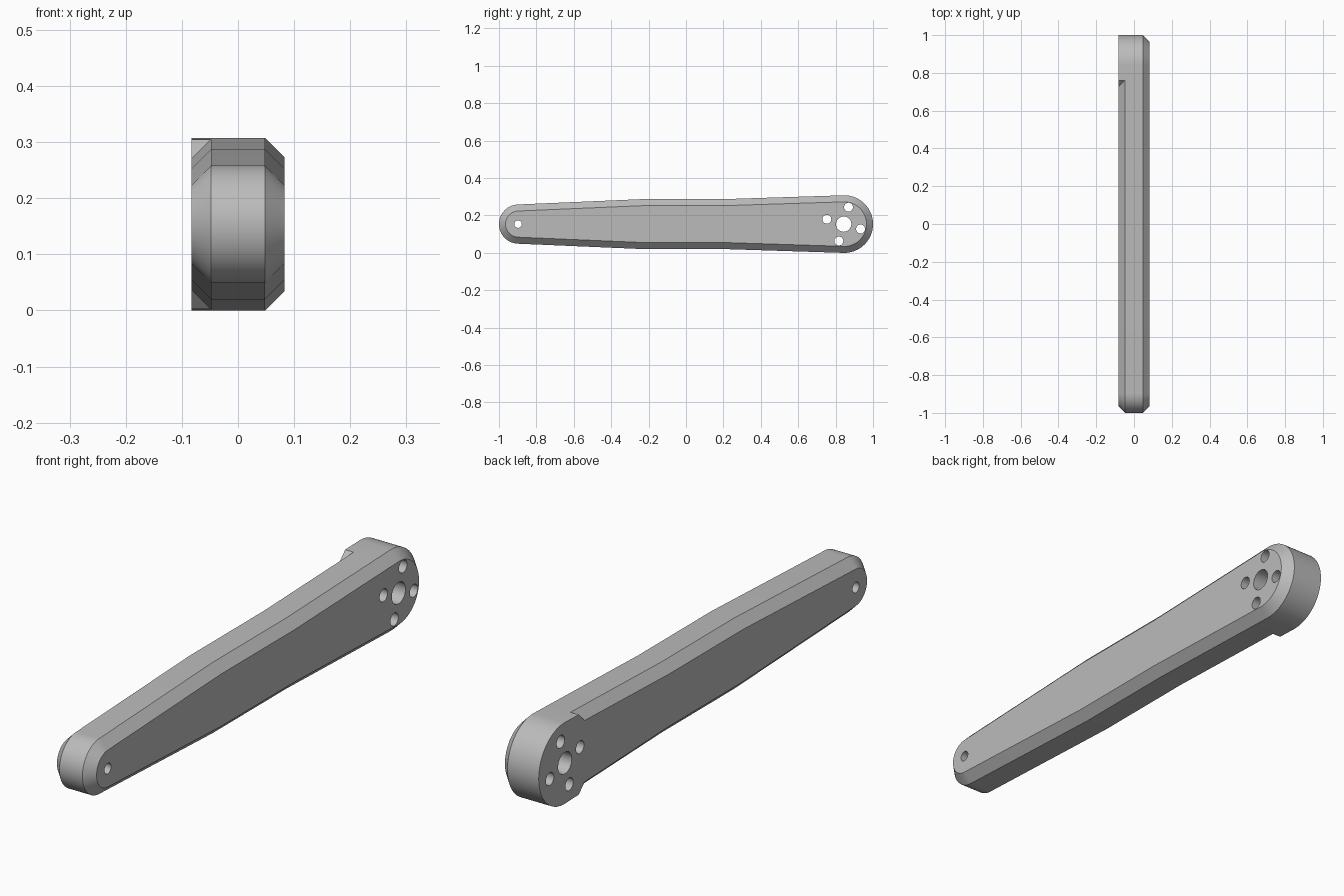
import bpy
import bmesh
from math import pi, radians, sin, cos
from mathutils import Matrix, Vector

cube = bpy.data.objects.get("Cube")
if cube:
    bpy.data.objects.remove(cube, do_unlink=True)

HALF, CHAMFER, MID_Z = 0.083, 0.035, 0.1535
SMALL_Y, SMALL_R = -0.895, 0.105
BIG_Y, BIG_R = 0.846, 0.154
WAIST_R = 0.134
STEP_Y = 0.76
STEP_R = WAIST_R + (BIG_R - WAIST_R) * (STEP_Y - 0.22) / (BIG_Y - 0.22)
SEGMENTS = 40

metal = bpy.data.materials.new("grey metal")
metal.use_nodes = True
grey = (0.5, 0.5, 0.5, 1)
metal.diffuse_color = grey
metal.node_tree.nodes["Principled BSDF"].inputs["Base Color"].default_value = grey


def arc(y, r, start):
    return [(y + r * cos(start + pi * i / SEGMENTS),
             r * sin(start + pi * i / SEGMENTS)) for i in range(SEGMENTS + 1)]


def outline(inset, step_inset=False):
    """Closed arm outline; step_inset keeps the big end at full width."""
    edge = [(-0.22, WAIST_R - inset), (0.22, WAIST_R - inset)]
    if step_inset:
        edge += [(STEP_Y - CHAMFER, STEP_R - inset), (STEP_Y, STEP_R)]
    else:
        edge.append((STEP_Y, STEP_R - inset))
    big = arc(BIG_Y, BIG_R - (0 if step_inset else inset), -pi / 2)
    small = arc(SMALL_Y, SMALL_R - inset, pi / 2)
    return small + [(y, -z) for y, z in edge] + big + edge[::-1]


def make_object(name, bm):
    bmesh.ops.recalc_face_normals(bm, faces=bm.faces)
    mesh = bpy.data.meshes.new(name)
    bm.to_mesh(mesh)
    bm.free()
    mesh.materials.append(metal)
    obj = bpy.data.objects.new(name, mesh)
    bpy.context.collection.objects.link(obj)
    return obj


# Arm body: stacked outlines, chamfered on both sides except at the boss
bm = bmesh.new()


def ring(x, points):
    return [bm.verts.new((x, y, MID_Z + z)) for y, z in points]


def bridge(a, b):
    for i in range(len(a)):
        j = (i + 1) % len(a)
        bm.faces.new((a[i], a[j], b[j], b[i]))


right = ring(HALF, outline(CHAMFER))
right_edge = ring(HALF - CHAMFER, outline(0))
left_edge = ring(CHAMFER - HALF, outline(0))
left = ring(-HALF, outline(CHAMFER, True))
bridge(right, right_edge)
bridge(right_edge, left_edge)
bm.faces.new(right)
bm.faces.new(left)

# Left chamfer, with a slanted triangular wall at each side of the boss
low = SEGMENTS + 3
high = low + SEGMENTS + 2
n = len(left_edge)
shift = 0
for i in range(n):
    if i in (low, high):
        bm.faces.new((left_edge[i], left[i + shift], left[i + shift + 1]))
        shift += 1
    j = (i + 1) % n
    bm.faces.new((left_edge[i], left_edge[j],
                  left[(i + shift + 1) % len(left)], left[i + shift]))
arm = make_object("crank_arm", bm)

# Through holes: spindle, four bolts around it, and one at the small end
holes = [(BIG_Y - 0.003, 0, 0.041), (SMALL_Y - 0.003, 0, 0.02)]
for k in range(4):
    a = radians(74 + 90 * k)
    holes.append((BIG_Y - 0.003 + 0.094 * cos(a), 0.094 * sin(a), 0.024))
bm = bmesh.new()
for y, z, r in holes:
    place = Matrix.Translation(Vector((0, y, MID_Z + z))) @ Matrix.Rotation(pi / 2, 4, 'Y')
    bmesh.ops.create_cone(bm, cap_ends=True, segments=32, radius1=r, radius2=r,
                          depth=0.4, matrix=place)
cutter = make_object("hole_cutter", bm)
cutter.hide_render = True
cutter.hide_viewport = True

cut = arm.modifiers.new("holes", 'BOOLEAN')
cut.operation = 'DIFFERENCE'
cut.solver = 'EXACT'
cut.object = cutter

bpy.ops.object.select_all(action='DESELECT')
arm.select_set(True)
bpy.context.view_layer.objects.active = arm
bpy.ops.object.modifier_apply(modifier="holes")
bpy.data.objects.remove(cutter, do_unlink=True)
bpy.ops.object.shade_smooth_by_angle(angle=radians(25))
